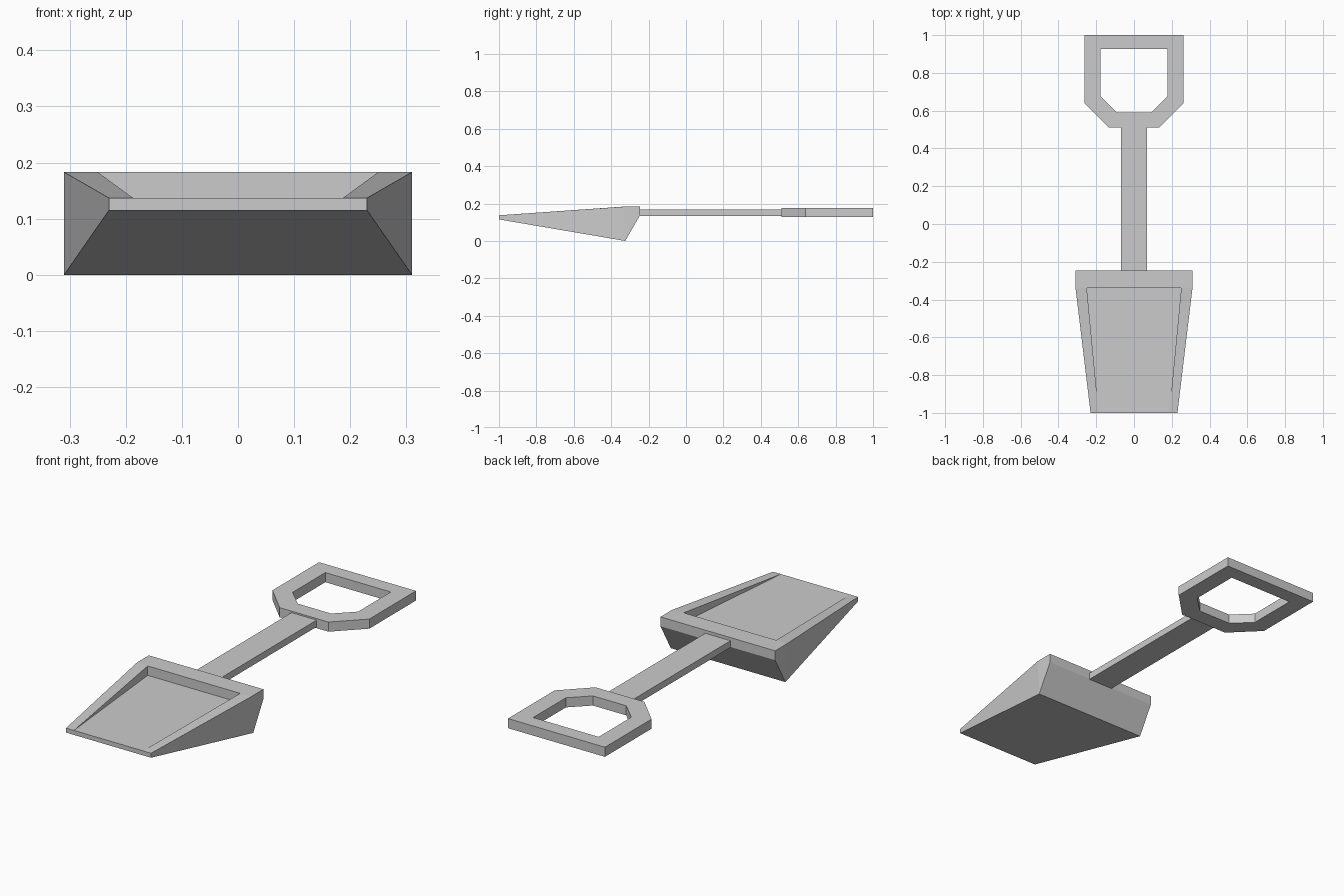
import bpy, bmesh

cube = bpy.data.objects.get("Cube")
if cube:
    bpy.data.objects.remove(cube, do_unlink=True)

GREY = (0.6, 0.6, 0.6, 1)
mat = bpy.data.materials.new("plain_grey")
mat.use_nodes = True
mat.diffuse_color = GREY
mat.node_tree.nodes["Principled BSDF"].inputs["Base Color"].default_value = GREY


def finish(name, bm):
    bmesh.ops.recalc_face_normals(bm, faces=bm.faces)
    mesh = bpy.data.meshes.new(name)
    bm.to_mesh(mesh)
    bm.free()
    mesh.materials.append(mat)
    obj = bpy.data.objects.new(name, mesh)
    bpy.context.collection.objects.link(obj)
    return obj


def mirrored(half):
    """Close an outline from its +x half."""
    return half + [(-x, y) for x, y in reversed(half)]


# Scoop: named points on the +x half, mirrored to -x
points = {
    "lip_low": (0.23, -1, 0.115), "lip_top": (0.23, -1, 0.137),
    "shoulder": (0.31, -0.335, 0.183), "back_top": (0.31, -0.246, 0.183),
    "back_low": (0.31, -0.246, 0.137), "heel": (0.31, -0.325, 0),
    "tray_lip": (0.187, -1, 0.137), "tray_top": (0.25, -0.34, 0.183),
    "tray_floor": (0.25, -0.34, 0.137),
}
bm = bmesh.new()
sides = [{n: bm.verts.new((s * x, y, z)) for n, (x, y, z) in points.items()}
         for s in (1, -1)]
left, right = sides

# Outer sides, sloping rims and tray side walls
for side in sides:
    for face in ("lip_low lip_top shoulder heel",
                 "shoulder back_top back_low heel",
                 "lip_top shoulder tray_top tray_lip",
                 "tray_lip tray_top tray_floor"):
        bm.faces.new([side[n] for n in face.split()])

# Faces that span the scoop: underside, back, rear rim, tray and lip
for span in ("lip_low heel", "heel back_low", "back_low back_top",
             "back_top shoulder tray_top", "tray_top tray_floor",
             "tray_floor tray_lip", "tray_lip lip_top lip_low"):
    names = span.split()
    bm.faces.new([left[n] for n in names] + [right[n] for n in reversed(names)])
finish("scoop", bm)

# Shaft
bm = bmesh.new()
bmesh.ops.create_cube(bm, size=1)
bmesh.ops.scale(bm, vec=(0.136, 0.756, 0.033), verts=bm.verts)
bmesh.ops.translate(bm, vec=(0, 0.132, 0.151), verts=bm.verts)
finish("shaft", bm)

# Grip: ring between two matching outlines, given thickness
outer = mirrored([(0.262, 1), (0.262, 0.64), (0.132, 0.51)])
inner = mirrored([(0.177, 0.927), (0.177, 0.675), (0.09, 0.59)])
bm = bmesh.new()
loops = [[bm.verts.new((x, y, 0.128)) for x, y in o] for o in (outer, inner)]
count = len(outer)
for i in range(count):
    j = (i + 1) % count
    bm.faces.new((loops[0][i], loops[0][j], loops[1][j], loops[1][i]))
ring = bmesh.ops.extrude_face_region(bm, geom=bm.faces[:], use_keep_orig=True)
top = [g for g in ring["geom"] if isinstance(g, bmesh.types.BMVert)]
bmesh.ops.translate(bm, vec=(0, 0, 0.047), verts=top)
finish("grip", bm)
